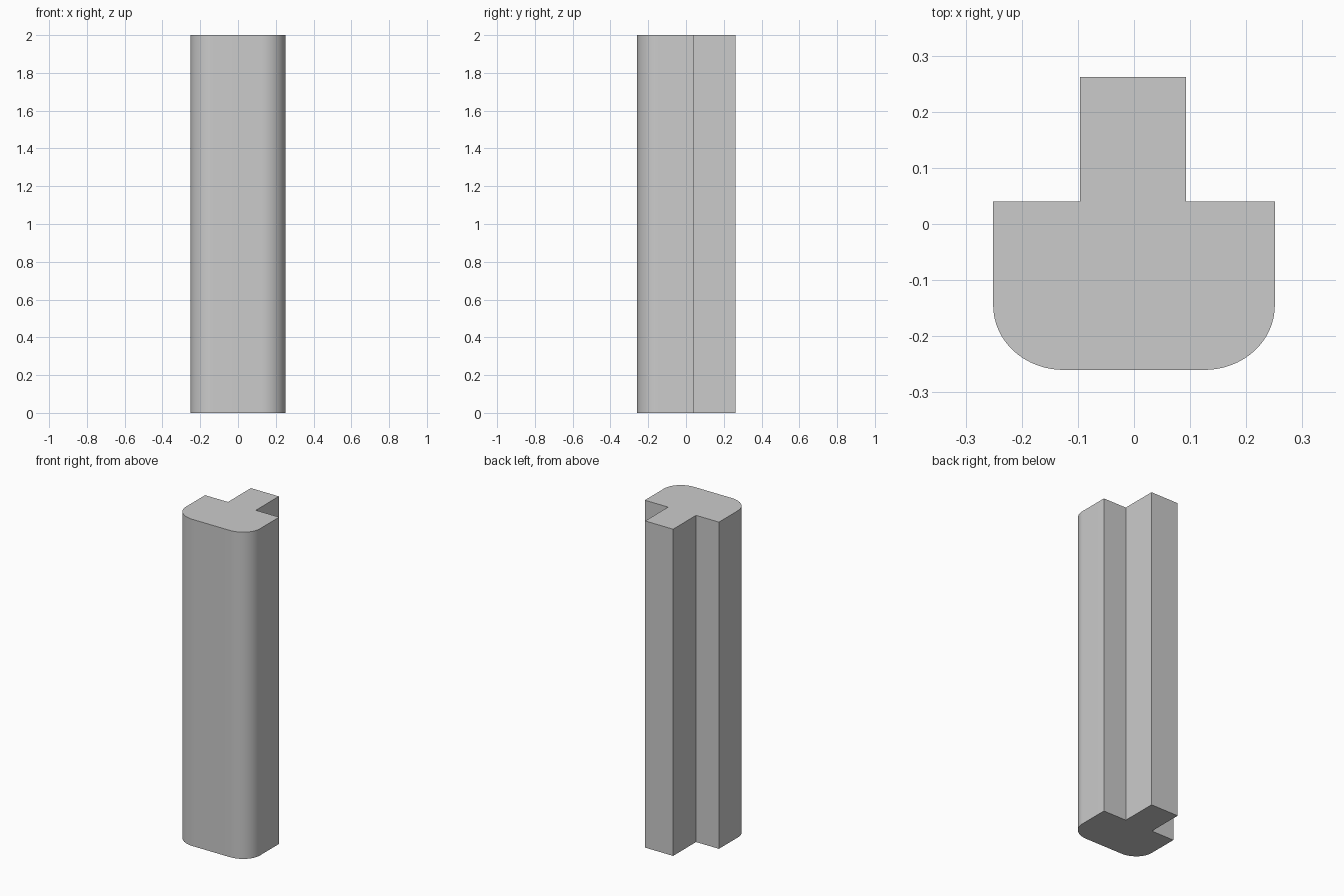
import bpy, bmesh
from math import sin, cos, pi, radians

default = bpy.data.objects.get("Cube")
if default:
    bpy.data.objects.remove(default, do_unlink=True)

HEIGHT = 2.0
HALF_W, FRONT, SHOULDER, BACK = 0.251, -0.26, 0.04, 0.262
TONGUE_L, TONGUE_R = -0.096, 0.093
RX, RY = 0.125, 0.115
STEPS = 16

# Plain grey material
grey = bpy.data.materials.new("plain grey")
grey.use_nodes = True
colour = (0.6, 0.6, 0.6, 1)
grey.diffuse_color = colour
grey.node_tree.nodes["Principled BSDF"].inputs["Base Color"].default_value = colour


def corner(side, start):
    """Rounded front corner, swept a quarter turn from the start angle."""
    cx, cy = side * (HALF_W - RX), FRONT + RY
    angles = [start + pi / 2 * i / STEPS for i in range(STEPS + 1)]
    return [(cx + RX * cos(a), cy + RY * sin(a)) for a in angles]


# Cross-section: rounded front bar with a square tongue behind
profile = corner(-1, pi) + corner(1, 1.5 * pi) + [
    (HALF_W, SHOULDER), (TONGUE_R, SHOULDER), (TONGUE_R, BACK),
    (TONGUE_L, BACK), (TONGUE_L, SHOULDER), (-HALF_W, SHOULDER)]

# Extrude the section to full height
bm = bmesh.new()
base = bm.faces.new([bm.verts.new((x, y, 0)) for x, y in profile])
top = bmesh.ops.extrude_face_region(bm, geom=[base], use_keep_orig=True)
bmesh.ops.translate(bm, vec=(0, 0, HEIGHT),
                    verts=[v for v in top["geom"] if isinstance(v, bmesh.types.BMVert)])
bmesh.ops.recalc_face_normals(bm, faces=bm.faces)
mesh = bpy.data.meshes.new("moulding_strip")
bm.to_mesh(mesh)
bm.free()
mesh.materials.append(grey)

strip = bpy.data.objects.new("moulding_strip", mesh)
bpy.context.collection.objects.link(strip)
bpy.context.view_layer.objects.active = strip
strip.select_set(True)
bpy.ops.object.shade_smooth_by_angle(angle=radians(30))
